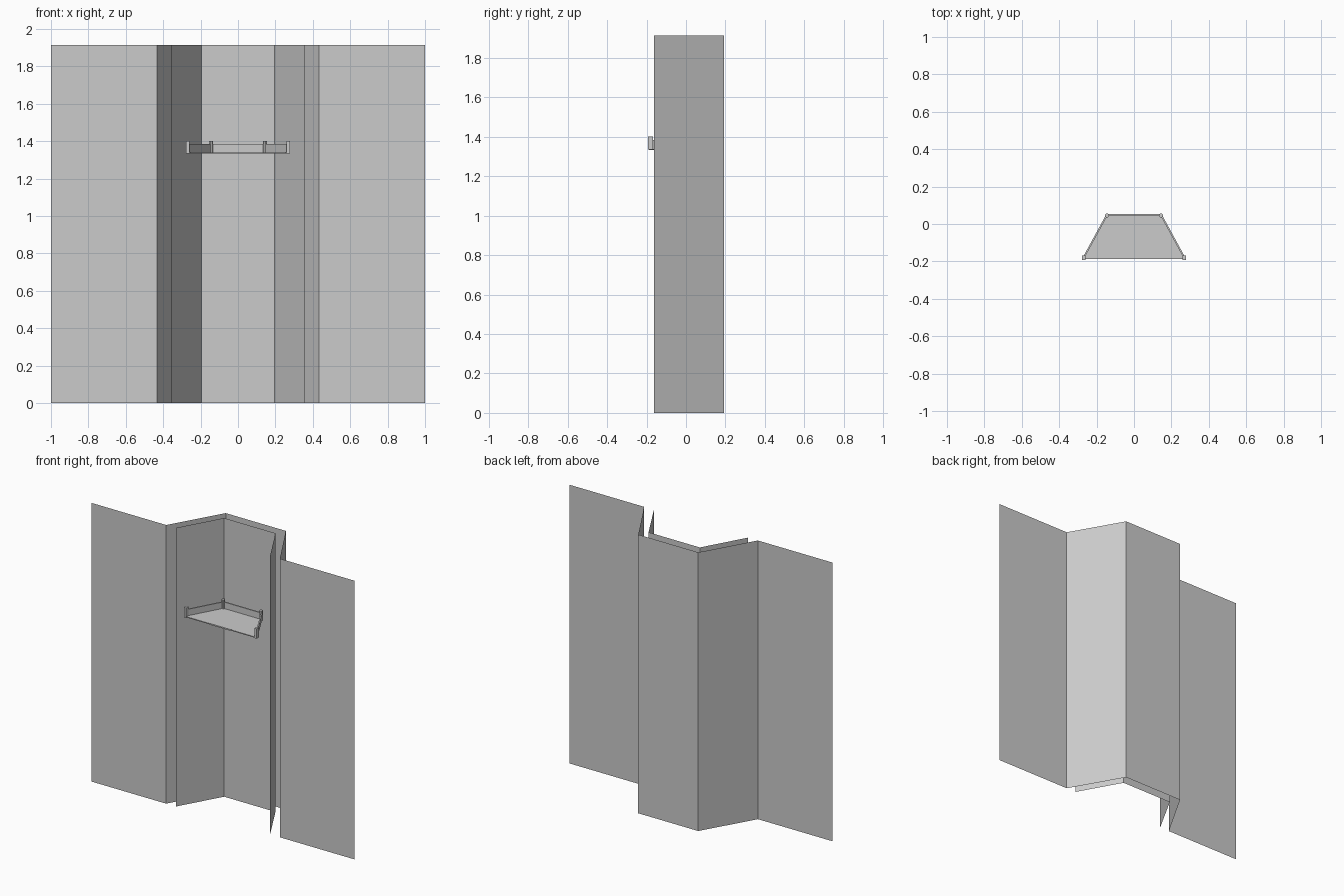
import bpy, bmesh, math

if "Cube" in bpy.data.objects:
    bpy.data.objects.remove(bpy.data.objects["Cube"])

H = 1.914          # wall height
FRONT = -0.163     # front plane of the walls


def make_object(name, bm):
    mesh = bpy.data.meshes.new(name)
    bm.to_mesh(mesh)
    bm.free()
    obj = bpy.data.objects.new(name, mesh)
    bpy.context.collection.objects.link(obj)
    return obj


def mirrored(half):
    """Complete a left-half outline with its reflection in x."""
    return half + [(-x, y) for x, y in reversed(half)]


def folded_sheet(name, path, z0, z1):
    """Sheet without thickness, following a plan path."""
    bm = bmesh.new()
    low = [bm.verts.new((x, y, z0)) for x, y in path]
    high = [bm.verts.new((x, y, z1)) for x, y in path]
    for i in range(len(path) - 1):
        bm.faces.new((low[i], low[i + 1], high[i + 1], high[i]))
    return make_object(name, bm)


def prism(name, outline, z0, z1):
    """Closed solid from a plan outline."""
    bm = bmesh.new()
    face = bm.faces.new([bm.verts.new((x, y, z0)) for x, y in outline])
    top = bmesh.ops.extrude_face_region(bm, geom=[face])["geom"]
    verts = [v for v in top if isinstance(v, bmesh.types.BMVert)]
    bmesh.ops.translate(bm, verts=verts, vec=(0, 0, z1 - z0))
    bmesh.ops.recalc_face_normals(bm, faces=bm.faces)
    return make_object(name, bm)


def ring(cx, cy, r, n, turn=0.0):
    return [(cx + r * math.cos(turn + 2 * math.pi * i / n),
             cy + r * math.sin(turn + 2 * math.pi * i / n)) for i in range(n)]


# Outer wall with its recess, and the separate lining inside it
folded_sheet("outer_wall", mirrored([(-1, FRONT), (-0.432, FRONT), (-0.228, 0.193)]), 0, H)
folded_sheet("niche_lining", mirrored([(-0.358, FRONT), (-0.195, 0.128)]), 0, H)

# Shelf floor
prism("shelf_floor", mirrored([(-0.27, -0.188), (-0.268, -0.175), (-0.145, 0.05)]), 1.334, 1.340)

# Low rail around the back and sides of the shelf
outer = mirrored([(-0.272, -0.175), (-0.147, 0.054)])
inner = mirrored([(-0.262, -0.175), (-0.142, 0.045)])
prism("shelf_rail", outer + inner[::-1], 1.340, 1.384)

# Posts at the rail corners and ends
for side, s in (("left", -1), ("right", 1)):
    prism(side + "_back_post", ring(s * 0.144, 0.046, 0.011, 8, math.pi / 8), 1.334, 1.402)
    prism(side + "_front_post",
          [(s * 0.277, -0.193), (s * 0.259, -0.193), (s * 0.259, -0.168), (s * 0.277, -0.168)],
          1.334, 1.402)

# Shallow curved inlay at the front edge of the shelf
arc = [(0.083 * math.cos(math.pi * i / 12), -0.188 + 0.035 * math.sin(math.pi * i / 12))
       for i in range(13)]
prism("front_inlay", arc, 1.332, 1.341)
